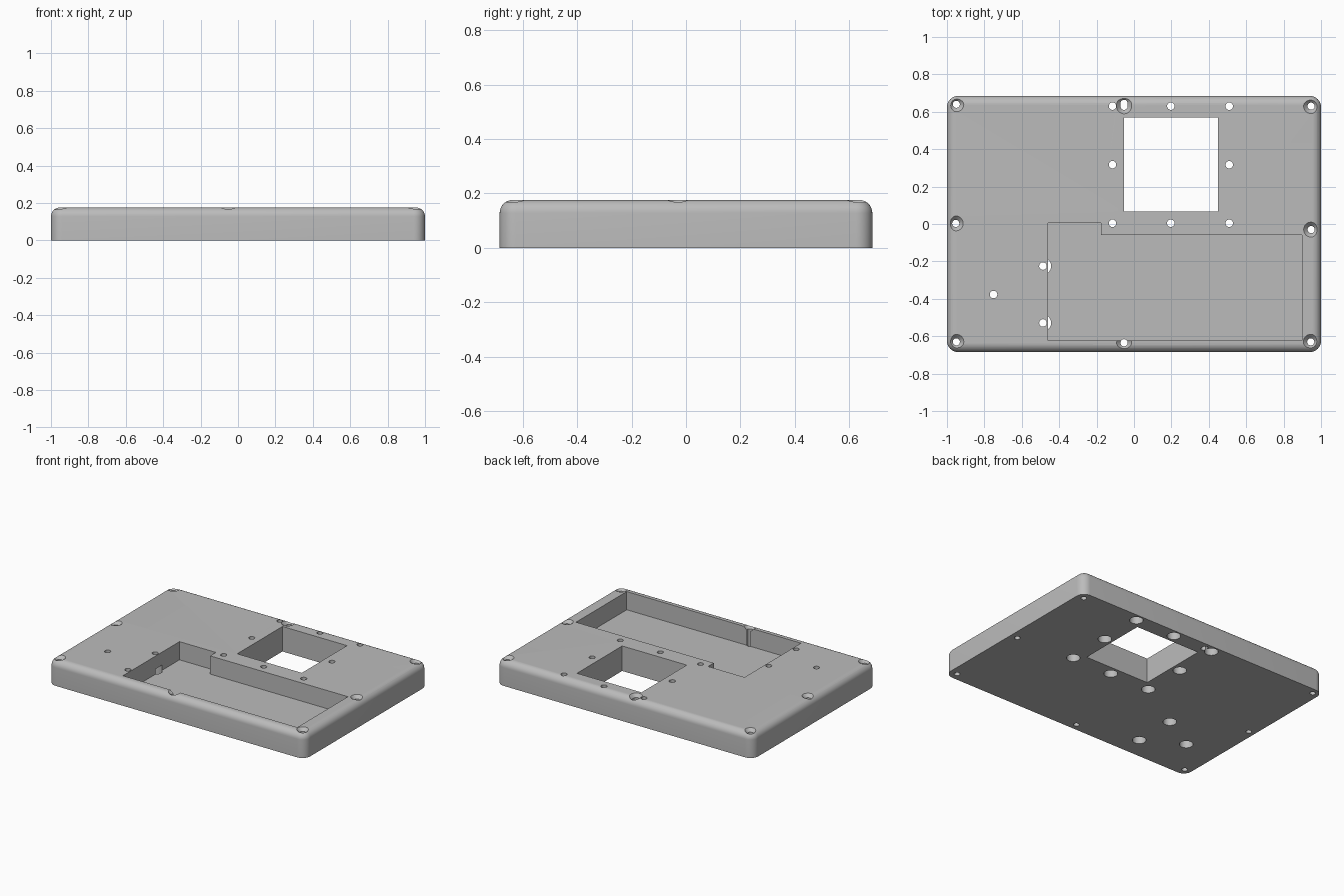
import bpy, bmesh, math

old = bpy.data.objects.get("Cube")
if old:
    bpy.data.objects.remove(old, do_unlink=True)

HEIGHT = 0.176
FLOOR = 0.048

grey = bpy.data.materials.new("light grey plastic")
grey.use_nodes = True
colour = (0.5, 0.5, 0.5, 1)
grey.diffuse_color = colour
grey.node_tree.nodes["Principled BSDF"].inputs["Base Color"].default_value = colour


def new_object(name, bm):
    bmesh.ops.recalc_face_normals(bm, faces=bm.faces)
    mesh = bpy.data.meshes.new(name)
    bm.to_mesh(mesh)
    bm.free()
    mesh.materials.append(grey)
    ob = bpy.data.objects.new(name, mesh)
    bpy.context.collection.objects.link(ob)
    return ob


def loft(name, rings):
    """Closed solid through stacked rings of equal point count."""
    bm = bmesh.new()
    rows = [[bm.verts.new(p) for p in ring] for ring in rings]
    n = len(rows[0])
    for a, b in zip(rows, rows[1:]):
        for i in range(n):
            j = (i + 1) % n
            bm.faces.new((a[i], a[j], b[j], b[i]))
    bm.faces.new(rows[0])
    bm.faces.new(rows[-1])
    return new_object(name, bm)


def prism(name, outline, z0, z1):
    return loft(name, [[(x, y, z) for x, y in outline] for z in (z0, z1)])


def rounded_outline(hx, hy, r, z, steps=8):
    ring = []
    for k, (sx, sy) in enumerate(((1, 1), (-1, 1), (-1, -1), (1, -1))):
        for i in range(steps + 1):
            a = (k + i / steps) * math.pi / 2
            ring.append((sx * (hx - r) + r * math.cos(a),
                         sy * (hy - r) + r * math.sin(a), z))
    return ring


def stepped_hole(name, x, y, profile, stretch=0.0, n=32):
    """Round (or slotted along y) cutter from (radius, z) steps."""
    rings = []
    for r, z in profile:
        ring = []
        for i in range(n):
            a = 2 * math.pi * (i + 0.5) / n
            dy = math.copysign(stretch, math.sin(a))
            ring.append((x + r * math.cos(a), y + r * math.sin(a) + dy, z))
        rings.append(ring)
    return loft(name, rings)


# Enclosure slab with rounded corners and a filleted top edge
FILLET, CORNER = 0.048, 0.06
rings = [rounded_outline(1, 0.685, CORNER, 0)]
for i in range(9):
    a = i / 8 * math.pi / 2
    inset = FILLET * (1 - math.cos(a))
    rings.append(rounded_outline(1 - inset, 0.685 - inset, CORNER - inset,
                                 HEIGHT - FILLET + FILLET * math.sin(a)))
lid = loft("enclosure_lid", rings)


def cut(cutter):
    mod = lid.modifiers.new("cut", "BOOLEAN")
    mod.operation = "DIFFERENCE"
    mod.solver = "EXACT"
    mod.object = cutter
    bpy.context.view_layer.objects.active = lid
    bpy.ops.object.modifier_apply(modifier=mod.name)
    bpy.data.objects.remove(cutter, do_unlink=True)


# Square window right through, and stepped blind pocket
cut(prism("window_cutter", [(-0.053, 0.067), (0.45, 0.067), (0.45, 0.57), (-0.053, 0.57)], -0.1, 0.3))
cut(prism("pocket_cutter", [(-0.46, -0.622), (0.897, -0.622), (0.897, -0.058),
                            (-0.176, -0.058), (-0.176, 0.006), (-0.46, 0.006)], FLOOR, 0.3))

# Countersunk screw holes around the rim, one slotted
SINK = [(0.019, -0.1), (0.019, HEIGHT - 0.022), (0.04, HEIGHT), (0.04, 0.3)]
for x, y, stretch in ((-0.95, 0.64, 0), (0.947, 0.63, 0), (-0.953, 0.003, 0),
                      (0.947, -0.03, 0), (-0.95, -0.63, 0), (0.945, -0.63, 0),
                      (-0.053, -0.635, 0), (-0.053, 0.637, 0.008)):
    cut(stepped_hole("screw_cutter", x, y, SINK, stretch))

# Mounting holes counterbored from below: ring round the window, and a trio
BORE = [(0.044, -0.1), (0.044, 0.085), (0.02, 0.0851), (0.02, 0.3)]
mounts = [(x, y) for x in (-0.115, 0.197, 0.509) for y in (0.004, 0.317, 0.63)
          if (x, y) != (0.197, 0.317)]
mounts += [(-0.751, -0.377), (-0.487, -0.225), (-0.487, -0.529)]
for x, y in mounts:
    cut(stepped_hole("mount_cutter", x, y, BORE))

# Smooth fillets and bores, sharp edges kept
bpy.ops.object.select_all(action="DESELECT")
lid.select_set(True)
bpy.context.view_layer.objects.active = lid
bpy.ops.object.shade_smooth_by_angle(angle=math.radians(30))
